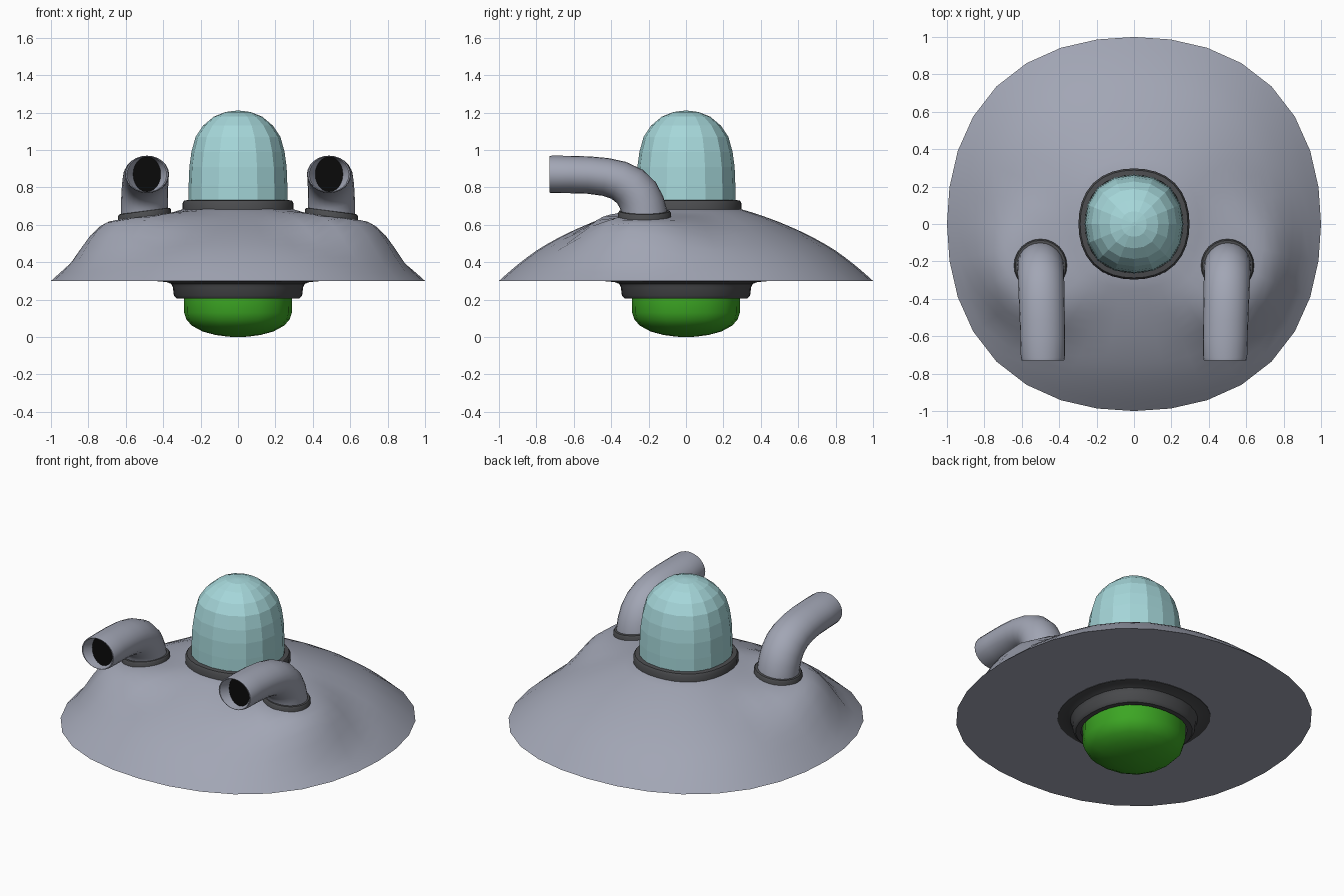
import bpy, bmesh, math
from mathutils import Vector

if "Cube" in bpy.data.objects:
    bpy.data.objects.remove(bpy.data.objects["Cube"])


def material(name, rgb):
    m = bpy.data.materials.new(name)
    m.diffuse_color = (*rgb, 1)
    m.use_nodes = True
    m.node_tree.nodes["Principled BSDF"].inputs["Base Color"].default_value = m.diffuse_color
    return m


HULL = material("hull grey", (0.36, 0.38, 0.46))
TRIM = material("dark trim", (0.07, 0.072, 0.077))
GLASS = material("pale blue glass", (0.38, 0.68, 0.70))
GREEN = material("glowing green", (0.045, 0.38, 0.017))
BLACK = material("black", (0.003, 0.003, 0.003))


def finish(name, bm, mats, angle=40):
    bmesh.ops.remove_doubles(bm, verts=bm.verts, dist=0.0005)
    bmesh.ops.recalc_face_normals(bm, faces=bm.faces)
    me = bpy.data.meshes.new(name)
    bm.to_mesh(me)
    bm.free()
    for m in mats:
        me.materials.append(m)
    if angle:
        for p in me.polygons:
            p.use_smooth = True
        me.set_sharp_from_angle(angle=math.radians(angle))
    ob = bpy.data.objects.new(name, me)
    bpy.context.collection.objects.link(ob)
    return ob


def loft(bm, loops, closed=False):
    """Bridge successive closed loops of points with quads."""
    rows = [[bm.verts.new(p) for p in loop] for loop in loops]
    n = len(rows[0])
    pairs = list(zip(rows, rows[1:]))
    if closed:
        pairs.append((rows[-1], rows[0]))
    for a, b in pairs:
        for i in range(n):
            j = (i + 1) % n
            bm.faces.new((a[i], a[j], b[j], b[i]))
    return rows


def ring(r, z, n, square=0.04):
    """Slightly squared circle."""
    pts = []
    for i in range(n):
        t = 2 * math.pi * i / n
        k = r * (1 + square * math.sin(2 * t) ** 2)
        pts.append(Vector((k * math.cos(t), k * math.sin(t), z)))
    return pts


def revolve(name, profile, n, mat, angle=40, closed=False):
    bm = bmesh.new()
    rows = loft(bm, [ring(r, z, n) for r, z in profile], closed)
    if not closed:
        bm.faces.new(rows[0])
        bm.faces.new(rows[-1])
    return finish(name, bm, [mat], angle)


# Saucer hull, raised into shoulders under the two pipes
def seat_z(x):
    return 0.645 - 0.13 * (abs(x) - 0.5)


profile = [(1, .30), (.95, .345), (.9, .387), (.85, .426), (.8, .462), (.75, .493),
           (.7, .521), (.65, .547), (.6, .571), (.55, .593), (.5, .614), (.45, .633),
           (.4, .651), (.35, .667), (.3, .682), (.2, .69)]
bm = bmesh.new()
loops = [ring(r, z, 32) for r, z in profile]
for loop in loops[1:-1]:
    for p in loop:
        d = math.hypot(abs(p.x) - 0.5, p.y + 0.22)
        t = min(max((0.43 - d) / 0.25, 0), 1)
        w = t * t * (3 - 2 * t)
        p.z = max(p.z, p.z + (seat_z(p.x) - p.z) * w)
rows = loft(bm, loops)
bm.faces.new(rows[0])
bm.faces.new(rows[-1])
finish("saucer_hull", bm, [HULL])

# Glass dome, low-poly and flat shaded
revolve("glass_dome", [(.265, .69), (.264, .81), (.26, .91), (.249, .99), (.227, 1.07),
                       (.187, 1.13), (.13, 1.178), (.068, 1.203), (.012, 1.21)],
        16, GLASS, angle=0)

# Collar under the dome
revolve("dome_collar", [(.25, .67), (.297, .67), (.297, .715), (.288, .73), (.262, .733)],
        32, TRIM, closed=True)

# Ring below the hull, flaring into the underside
revolve("lower_ring", [(.43, .302), (.43, .297), (.385, .295), (.358, .285), (.348, .265),
                       (.343, .222), (.328, .206), (.298, .206), (.295, .24), (.295, .302)],
        32, TRIM, closed=True)

# Green emitter bulb
revolve("green_emitter", [(.288, .28), (.29, .19), (.288, .13), (.275, .092), (.245, .06),
                          (.19, .03), (.12, .011), (.05, .002), (.01, 0)], 16, GREEN, angle=60)

# Bent pipes with open, blacked-out mouths: path of (x, y, z, side radius, height radius)
PATH = [(.5, -.215, .60, .125, .122), (.5, -.222, .66, .125, .122), (.5, -.234, .71, .125, .12),
        (.499, -.258, .76, .125, .118), (.497, -.30, .805, .124, .113),
        (.495, -.36, .838, .123, .106), (.493, -.43, .856, .122, .102),
        (.49, -.52, .866, .121, .1), (.488, -.62, .869, .12, .1),
        (.487, -.715, .87, .118, .1), (.487, -.73, .87, .113, .098)]
N = 24


def pipe(name, s):
    pts = [Vector((s * x, y, z)) for x, y, z, _, _ in PATH]
    loops = []

    def section(c, up, rx, rz):
        return [c + Vector((rx * math.cos(a), 0, 0)) + up * rz * math.sin(a)
                for a in (2 * math.pi * i / N for i in range(N))]

    for i, c in enumerate(pts):
        t = pts[min(i + 1, len(pts) - 1)] - pts[max(i - 1, 0)]
        up = Vector((0, -t.z, t.y)).normalized()
        loops.append(section(c, up, PATH[i][3], PATH[i][4]))
    # mouth lip and recessed inner wall
    up = Vector((0, 0, -1))
    loops.append(section(pts[-1], up, .106, .096))
    loops.append(section(pts[-1] + Vector((0, .05, 0)), up, .074, .094))
    bm = bmesh.new()
    rows = loft(bm, loops)
    bm.faces.new(rows[-1]).material_index = 1
    bm.faces.new(rows[0])
    finish(name, bm, [HULL, BLACK], 50)


def pipe_collar(name, s):
    bm = bmesh.new()
    loops = []
    for r, h in [(.118, -.03), (.142, -.03), (.142, .018), (.135, .028), (.118, .03)]:
        loop = ring(r, 0, N, 0)
        for p in loop:
            p.x += s * 0.5
            p.y -= 0.222
            p.z = seat_z(p.x) + h
        loops.append(loop)
    loft(bm, loops, True)
    finish(name, bm, [TRIM])


for side, s in (("left", -1), ("right", 1)):
    pipe(side + "_pipe", s)
    pipe_collar(side + "_pipe_collar", s)
